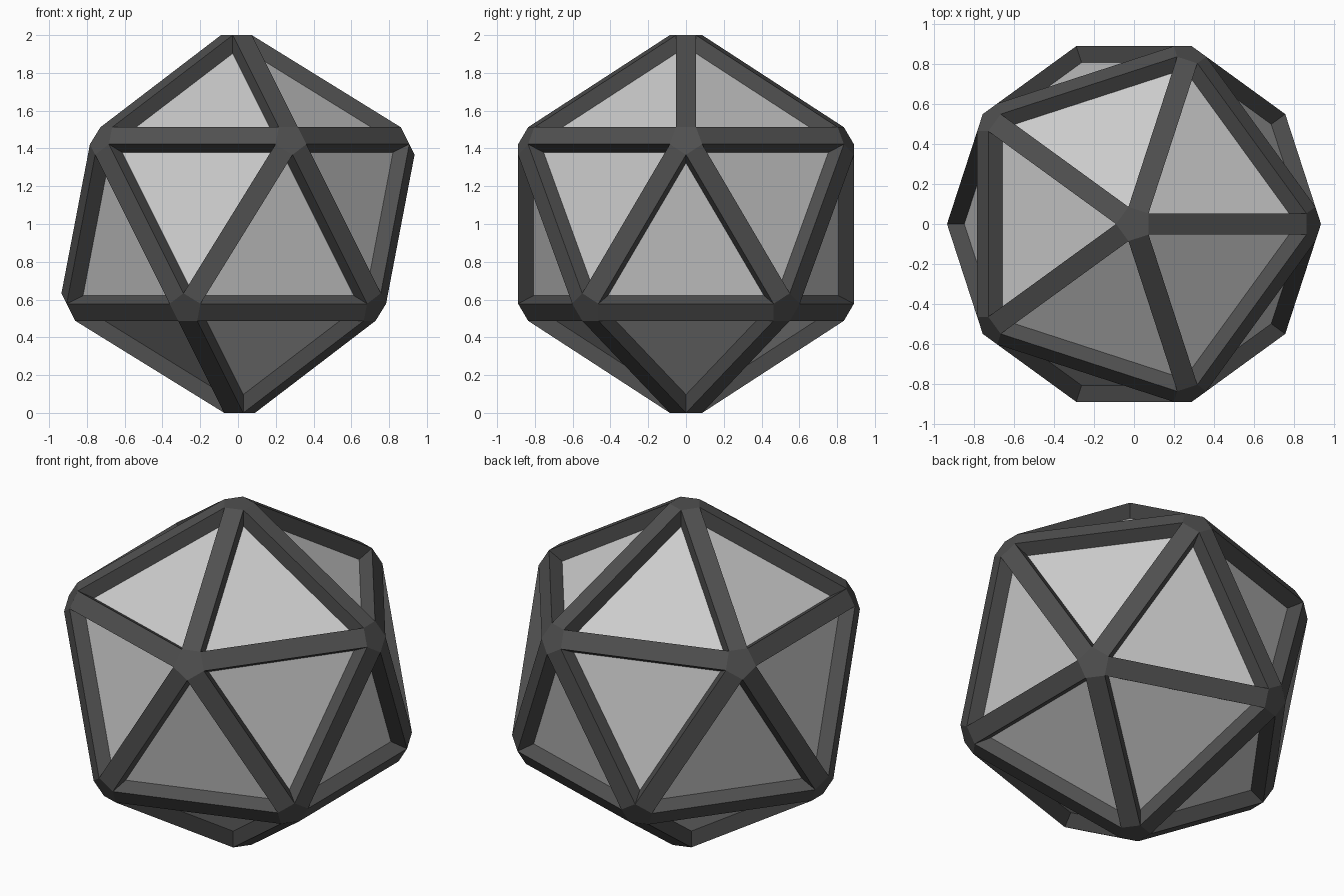
import bpy, bmesh
from math import atan2

if "Cube" in bpy.data.objects:
    bpy.data.objects.remove(bpy.data.objects["Cube"])

CAP_R = 0.09       # radius of the flat pentagon at each corner
DEPTH = 0.10       # how far the strut walls reach inwards
CORE_R = 0.972     # radius of the panelled core
LIFT = 1.0         # centre height


def icosahedron(radius):
    bm = bmesh.new()
    bmesh.ops.create_icosphere(bm, subdivisions=1, radius=radius)
    bm.normal_update()
    return bm


def finish(bm, name, colour=None):
    mesh = bpy.data.meshes.new(name)
    bm.to_mesh(mesh)
    bm.free()
    obj = bpy.data.objects.new(name, mesh)
    obj.location.z = LIFT
    bpy.context.collection.objects.link(obj)
    if colour:
        mat = bpy.data.materials.new(name + "_dark")
        mat.diffuse_color = colour
        mat.use_nodes = True
        mat.node_tree.nodes["Principled BSDF"].inputs["Base Color"].default_value = mat.diffuse_color
        mesh.materials.append(mat)
    return obj


# Flat triangular panels, recessed behind the frame
finish(icosahedron(CORE_R), "panels")

# Frame: pentagon caps, flat struts and sloping inner walls
base = icosahedron(1.0)
frame = bmesh.new()
outer, inner = {}, {}
for f in base.faces:
    n = f.normal
    centre = f.calc_center_median()
    for v in f.verts:
        radial = v.co.normalized()
        d = centre - radial * centre.dot(radial)
        p = v.co + d.normalized() * CAP_R
        # walls run parallel to each strut's own radial direction, mitred in corners
        u = (centre - v.co).normalized()
        q = p - n * DEPTH + u * DEPTH * 0.764
        outer[v, f] = frame.verts.new(p)
        inner[v, f] = frame.verts.new(q)

# Corner caps
for v in base.verts:
    x = v.co.orthogonal().normalized()
    y = v.co.cross(x)

    def angle(f):
        c = f.calc_center_median()
        return atan2(c.dot(y), c.dot(x))

    frame.faces.new([outer[v, f] for f in sorted(v.link_faces, key=angle)])

# Strut tops
for e in base.edges:
    left, right = e.link_loops
    a, b = left.vert, left.link_loop_next.vert
    f, g = left.face, right.face
    frame.faces.new((outer[a, g], outer[b, g], outer[b, f], outer[a, f]))

# Strut side walls
for f in base.faces:
    for loop in f.loops:
        a, b = loop.vert, loop.link_loop_next.vert
        frame.faces.new((outer[a, f], outer[b, f], inner[b, f], inner[a, f]))

base.free()
finish(frame, "strut_frame", (0.08, 0.08, 0.08, 1.0))
